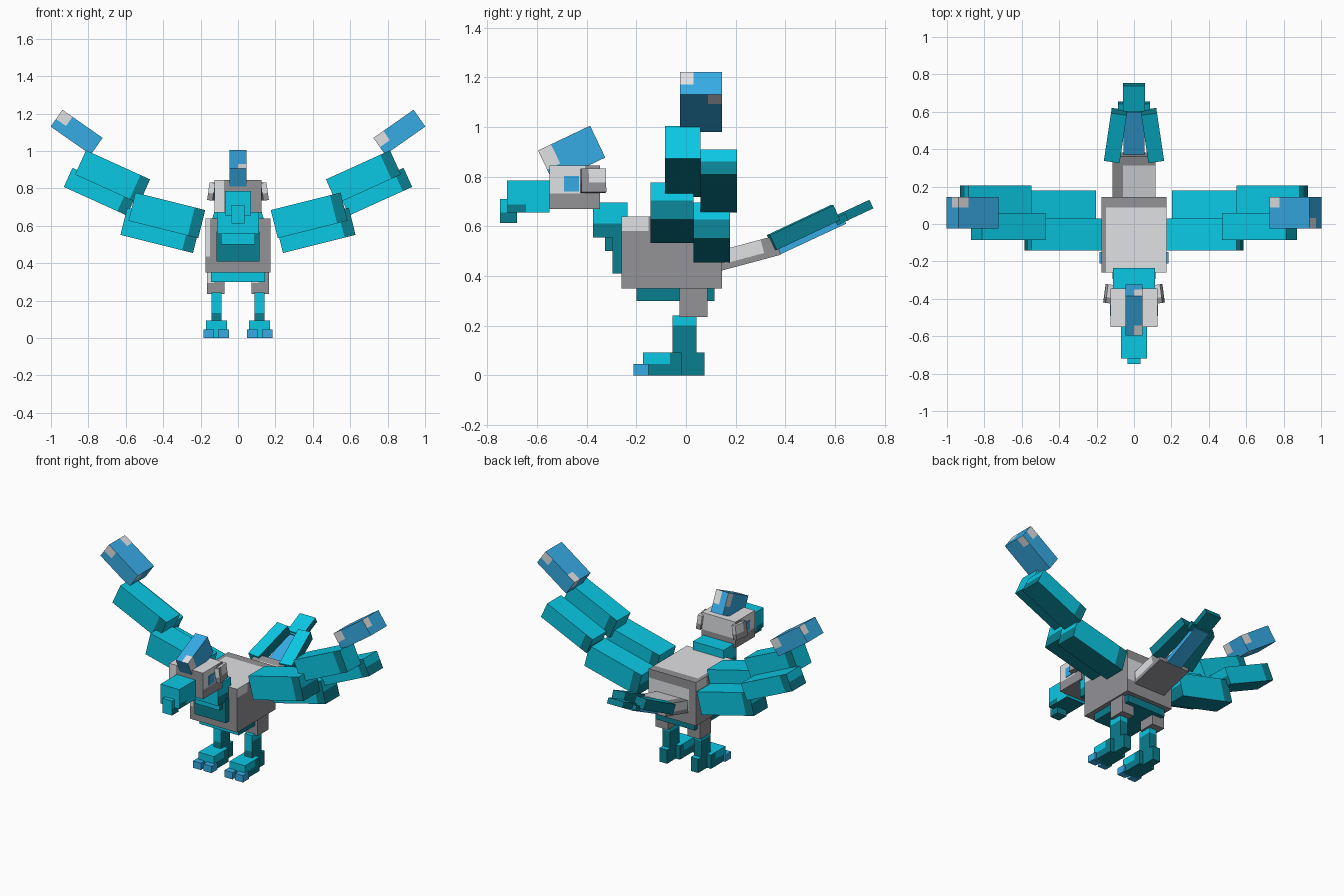
import bpy, bmesh, math
from mathutils import Vector, Euler

if "Cube" in bpy.data.objects:
    bpy.data.objects.remove(bpy.data.objects["Cube"])


def lin(v):
    v /= 255
    return v / 12.92 if v <= 0.04045 else ((v + 0.055) / 1.055) ** 2.4


PALETTE = {"cyan": (10, 200, 228), "teal": (10, 127, 144), "light grey": (224, 225, 228),
           "grey": (147, 147, 151), "blue": (55, 171, 229)}
MATS = {}
for mat_name, rgb in PALETTE.items():
    m = bpy.data.materials.new(mat_name)
    m.use_nodes = True
    col = (*[lin(v) for v in rgb], 1)
    m.diffuse_color = col
    bsdf = m.node_tree.nodes["Principled BSDF"]
    bsdf.inputs["Base Color"].default_value = col
    bsdf.inputs["Roughness"].default_value = 0.9
    MATS[mat_name] = m
ORDER = list(PALETTE)


def box(name, center, size, rule, rot=(0, 0, 0), cuts=()):
    """Box with optional cut lines (axis, fraction); rule is a colour or f(fraction, normal)."""
    bm = bmesh.new()
    bmesh.ops.create_cube(bm, size=1)
    for axis, frac in cuts:
        co, no = Vector(), Vector()
        co[axis], no[axis] = frac - 0.5, 1
        bmesh.ops.bisect_plane(bm, geom=bm.verts[:] + bm.edges[:] + bm.faces[:],
                               plane_co=co, plane_no=no)
    bm.normal_update()
    for f in bm.faces:
        c = f.calc_center_median() + Vector((0.5, 0.5, 0.5))
        f.material_index = ORDER.index(rule if isinstance(rule, str) else rule(c, f.normal))
    for v in bm.verts:
        v.co = Vector([a * b for a, b in zip(v.co, size)])
    me = bpy.data.meshes.new(name)
    bm.to_mesh(me)
    bm.free()
    for key in ORDER:
        me.materials.append(MATS[key])
    ob = bpy.data.objects.new(name, me)
    ob.location = center
    ob.rotation_euler = Euler([math.radians(a) for a in rot])
    bpy.context.collection.objects.link(ob)


def span(name, x, y, z, rule, cuts=()):
    """Upright box given by its extents."""
    r = (x, y, z)
    box(name, [(a + b) / 2 for a, b in r], [b - a for a, b in r], rule, cuts=cuts)


# colour rules
def body_rule(c, n):
    if n.z > 0.5:
        light = c.x > 0.07 and c.y < 0.86
    elif n.y > 0.5:
        light = c.x > 0.15 and 0.3 < c.z < 0.8
    elif n.y < -0.5:
        light = c.x < 0.07 and c.z > 0.3
    elif n.x > 0.5:
        light = c.y < 0.27 and c.z > 0.8
    else:
        light = n.x < -0.5 and c.y > 0.73 and c.z > 0.8
    return "light grey" if light else "grey"


def head_rule(c, n):
    if n.z > 0.5 or (n.y < -0.5 and c.x < 0.2):
        return "light grey"
    if c.z > 0.35 and ((abs(n.x) > 0.5 and c.y < 0.7) or n.y > 0.5):
        return "light grey"
    return "grey"


def crest_rule(c, n):
    if n.x > 0.5:
        light = c.y < 0.25 and c.z > 0.4
    elif n.x < -0.5:
        light = c.y > 0.75 and c.z > 0.4
    elif n.y > 0.5:
        light = c.x > 0.5 and c.z > 0.4
    elif n.z > 0.5:
        light = c.x > 0.5 and c.y < 0.25
    else:
        light = False
    return "light grey" if light else "blue"


def feather_rule(c, n):
    if n.z < -0.5 or (n.y < -0.5 and c.x > 0.85) or (n.y > 0.5 and c.x < 0.15):
        return "teal"
    return "cyan"


def split_end_rule(c, n):
    return "teal" if abs(n.x) > 0.5 and c.z < 0.52 else feather_rule(c, n)


def tip_rule(c, n):
    if n.y < -0.5:
        light = c.x < 0.25 and c.z > 0.45
    elif n.y > 0.5:
        light = c.x > 0.75 and c.z > 0.45
    elif n.x > 0.5:
        light = c.y < 0.33 and c.z > 0.45
    elif n.x < -0.5:
        light = c.y > 0.67 and c.z > 0.45
    elif n.z > 0.5:
        light = c.x < 0.25 and c.y > 0.67
    else:
        light = c.x > 0.75 and c.y > 0.67
    return "light grey" if light else "blue"


def cyan_top(level):
    return lambda c, n: "cyan" if n.z > 0.5 or n.y < -0.5 or (n.z > -0.5 and c.z > level) else "teal"


# torso
span("body", (-.175, .175), (-.26, .145), (.35, .64), body_rule,
     [(0, .07), (0, .15), (1, .27), (1, .73), (1, .86), (2, .3), (2, .8)])
span("belly", (-.145, .145), (-.2, .115), (.3, .352), cyan_top(2))
span("chest", (-.115, .115), (-.295, -.25), (.41, .57), "teal")
span("throat", (-.09, .09), (-.325, -.28), (.5, .57), cyan_top(2))
span("neck", (-.113, .113), (-.375, -.235), (.555, .695), cyan_top(.4), [(2, .4)])

# head
span("head", (-.125, .125), (-.55, -.345), (.67, .845), head_rule, [(0, .2), (1, .7), (2, .35)])
span("beak", (-.07, .07), (-.72, -.55), (.655, .785),
     lambda c, n: "teal" if n.z < -.5 or (abs(n.x) > .5 and c.y < .45 and c.z < .25) else "cyan",
     [(1, .45), (2, .25)])
span("beak_hook", (-.035, .035), (-.748, -.68), (.613, .71), cyan_top(.45), [(2, .45)])
box("crest", (0, -.46, .891), (.09, .232, .142), crest_rule, (25.5, 0, 0),
    [(0, .5), (1, .25), (1, .75), (2, .4)])

# wing boxes: top inner corner (x, z), angle, length, thickness, y range, rule
WING = [("inner_front_feather", (.175, .684), 14, .385, .155, (-.142, .03), split_end_rule),
        ("inner_back_feather", (.204, .60), 14, .40, .15, (.03, .178), split_end_rule),
        ("outer_front_feather", (.47, .848), 24.4, .376, .142, (-.085, .058), feather_rule),
        ("outer_back_feather", (.548, .757), 24.4, .37, .112, (.058, .205), split_end_rule),
        ("wing_tip", (.724, 1.07), 35, .262, .11, (-.025, .145), tip_rule)]
TIP_CUTS = [(0, .25), (0, .75), (1, .33), (1, .67), (2, .45)]
FEATHER_CUTS = [(0, .15), (0, .85), (2, .52)]

for side, s in (("left", 1), ("right", -1)):
    for name, (px, pz), ang, length, thick, (y0, y1), rule in WING:
        a = math.radians(ang)
        x = px + math.cos(a) * length / 2 + math.sin(a) * thick / 2
        z = pz + math.sin(a) * length / 2 - math.cos(a) * thick / 2
        box(f"{side}_{name}", (s * x, (y0 + y1) / 2, z), (length, y1 - y0, thick),
            rule, (0, -s * ang, 0), TIP_CUTS if rule is tip_rule else FEATHER_CUTS)

    # face details
    box(f"{side}_cheek", (s * .137, -.373, .783), (.03, .1, .095),
        lambda c, n: "light grey" if c.z > .4 and (c.y > .3 or n.y < -.5) else "grey",
        (0, s * -8, s * 8), [(1, .3), (2, .4)])
    box(f"{side}_eye", (s * .126, -.461, .772), (.006, .06, .062), "blue")

    # legs and feet
    def mx(a, b):
        return tuple(sorted((s * a, s * b)))
    span(f"{side}_thigh", mx(.073, .165), (-.027, .087), (.235, .352),
         lambda c, n: "light grey" if n.y < -.5 and c.x < .4 and c.z > .5 else "grey",
         [(0, .4), (2, .5)])
    span(f"{side}_shin", mx(.088, .143), (-.055, .042), (.06, .242),
         lambda c, n: "cyan" if c.z > .78 or (n.y < -.5 and c.z > .4) else "teal",
         [(2, .4), (2, .78)])
    span(f"{side}_foot", mx(.058, .172), (-.172, -.018), (0, .093),
         lambda c, n: "cyan" if n.z > .5 or n.y < -.5 or (c.z > .5 and c.y < .7 and n.z > -.5)
         else "teal", [(1, .7), (2, .5)])
    span(f"{side}_heel", mx(.088, .143), (-.018, .075), (0, .093), cyan_top(2))
    for i, (a, b) in enumerate(((.048, .108), (.127, .185))):
        span(f"{side}_claw_{i + 1}", mx(a, b), (-.212, -.15), (0, .046), "blue")

    # outer tail feathers
    box(f"{side}_tail_feather", (s * .098, .473, .595), (.085, .285, .066),
        cyan_top(2), (25, 0, s * 8.5))

# tail
box("tail_base", (0, .25, .492), (.23, .25, .08),
    lambda c, n: "light grey" if (n.z > .5 and c.x > .25 and c.y < .8) or
    (abs(n.x) > .5 and c.z > .3 and .1 < c.y < .75) else "grey",
    (15, 0, 0), [(0, .25), (1, .1), (1, .75), (1, .8), (2, .3)])
box("tail_middle_feather", (0, .502, .561), (.11, .3, .03), "blue", (25, 0, 0))
box("tail_cross_feather", (0, .625, .628), (.17, .05, .03), cyan_top(2), (25, 0, 0))
box("tail_end_feather", (0, .678, .658), (.115, .15, .038), cyan_top(2), (25, 0, 0))
